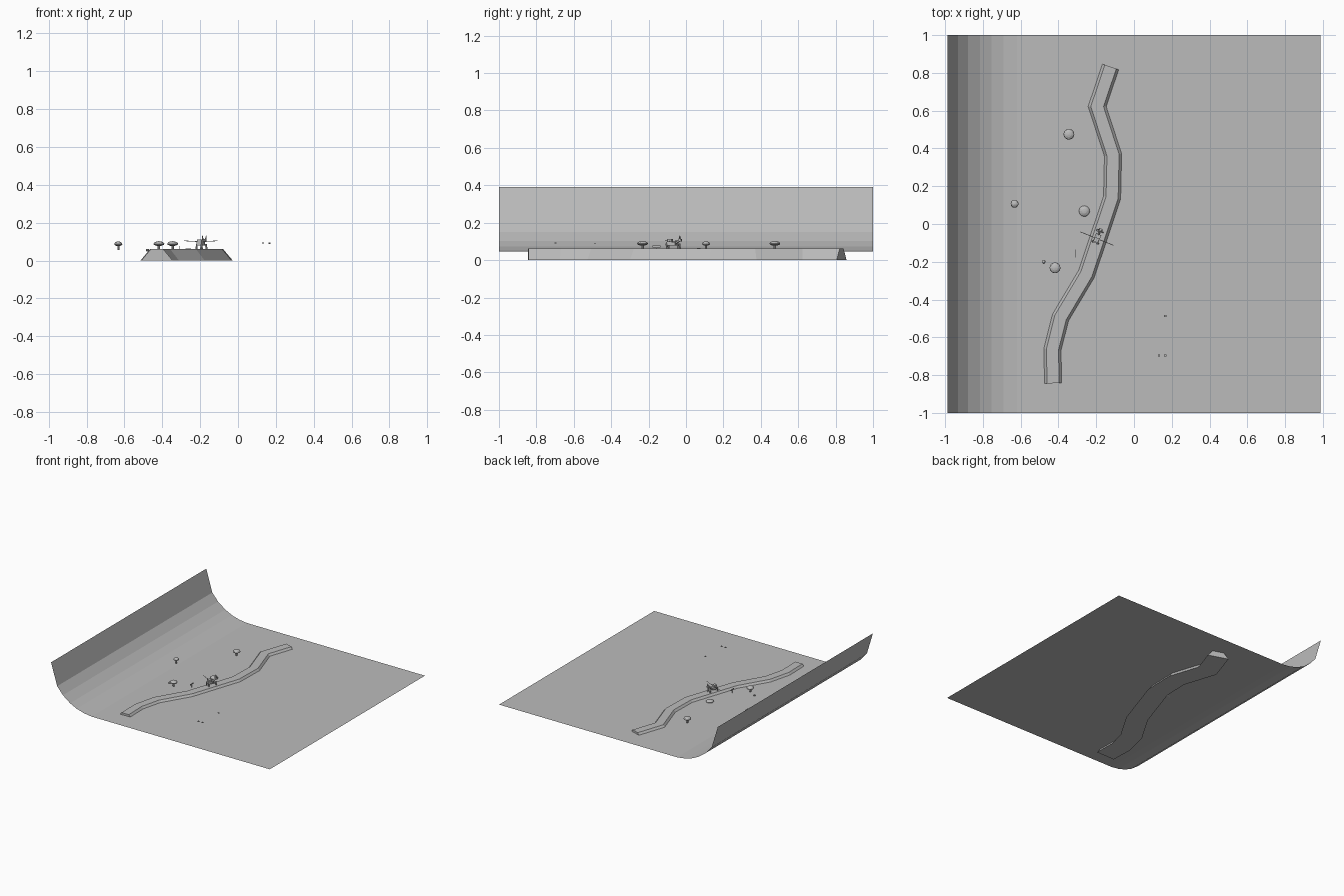
import bpy, bmesh, math
from mathutils import Vector, Matrix

if "Cube" in bpy.data.objects:
    bpy.data.objects.remove(bpy.data.objects["Cube"])

mat = bpy.data.materials.new("plain grey")
mat.diffuse_color = (0.5, 0.5, 0.5, 1)
mat.use_nodes = True
mat.node_tree.nodes["Principled BSDF"].inputs["Base Color"].default_value = mat.diffuse_color
FLOOR = 0.045


def finish(name, bm, smooth=False, recalc=True):
    if recalc:
        bmesh.ops.recalc_face_normals(bm, faces=bm.faces)
    me = bpy.data.meshes.new(name)
    bm.to_mesh(me)
    bm.free()
    me.materials.append(mat)
    for p in me.polygons:
        p.use_smooth = smooth
    ob = bpy.data.objects.new(name, me)
    bpy.context.collection.objects.link(ob)
    return ob


def box(name, loc, size, frame=None):
    bm = bmesh.new()
    m = Matrix.Translation(loc) @ Matrix.Diagonal((*size, 1))
    bmesh.ops.create_cube(bm, size=1, matrix=(frame @ m) if frame else m)
    return finish(name, bm)


def rod(name, a, b, r, sides=6, frame=None, r2=None):
    a, b = Vector(a), Vector(b)
    d = b - a
    m = Matrix.Translation((a + b) / 2) @ d.to_track_quat('Z', 'Y').to_matrix().to_4x4()
    bm = bmesh.new()
    bmesh.ops.create_cone(bm, cap_ends=True, segments=sides, radius1=r,
                          radius2=r if r2 is None else r2, depth=d.length,
                          matrix=(frame @ m) if frame else m)
    return finish(name, bm)


def lathe(name, x, y, profile, sides=12):
    bm = bmesh.new()
    rings = [[bm.verts.new((x + r * math.cos(i * math.tau / sides),
                            y + r * math.sin(i * math.tau / sides), z))
              for i in range(sides)] for r, z in profile]
    for a, b in zip(rings, rings[1:]):
        for i in range(sides):
            j = (i + 1) % sides
            bm.faces.new((a[i], a[j], b[j], b[i]))
    bm.faces.new(rings[0][::-1])
    bm.faces.new(rings[-1])
    return finish(name, bm)


# curved ground sheet rising on the left, one face thick
profile = [(0.987, FLOOR), (-0.62, FLOOR), (-0.69, 0.054), (-0.755, 0.073),
           (-0.815, 0.102), (-0.88, 0.15), (-0.932, 0.21), (-0.987, 0.39)]
bm = bmesh.new()
rows = [(bm.verts.new((x, -1, z)), bm.verts.new((x, 1, z))) for x, z in profile]
for a, b in zip(rows, rows[1:]):
    bm.faces.new((a[0], a[1], b[1], b[0]))
finish("ground_sheet", bm, recalc=False)

# winding raised path with a trapezoid section
path = [Vector(p) for p in [(-0.428, -0.843), (-0.432, -0.665), (-0.389, -0.495),
        (-0.252, -0.265), (-0.116, 0.14), (-0.111, 0.365), (-0.195, 0.622), (-0.124, 0.832)]]
bm = bmesh.new()
rings = []
for i, p in enumerate(path):
    d1 = (p - path[i - 1]).normalized() if i else (path[1] - p).normalized()
    d2 = (path[i + 1] - p).normalized() if i < len(path) - 1 else d1
    t = (d1 + d2).normalized()
    n = Vector((t.y, -t.x)) / max(t.dot(d1), 0.5)
    rings.append([bm.verts.new((p.x + n.x * o, p.y + n.y * o, z))
                  for o, z in [(-0.083, 0), (0.083, 0), (0.032, 0.061), (-0.032, 0.061)]])
for a, b in zip(rings, rings[1:]):
    for i in range(4):
        j = (i + 1) % 4
        bm.faces.new((a[i], a[j], b[j], b[i]))
bm.faces.new(rings[0])
bm.faces.new(rings[-1])
finish("raised_path", bm)

# mushrooms: stem and lens-shaped cap
for k, (x, y, r, zc) in enumerate([(-0.345, 0.475, 0.029, 0.078),
                                   (-0.418, -0.232, 0.029, 0.078),
                                   (-0.632, 0.107, 0.021, 0.077)]):
    rod(f"mushroom_stem_{k}", (x, y, 0.055), (x, y, zc + 0.004), r * 0.25, 8)
    lathe(f"mushroom_cap_{k}", x, y, [(r * 0.45, zc), (r * 0.9, zc + 0.005), (r, zc + 0.010),
          (r * 0.85, zc + 0.017), (r * 0.5, zc + 0.022), (r * 0.12, zc + 0.024)])

# low rounded stone and small pebble beside the path
lathe("low_stone", -0.263, 0.068, [(0.018, 0.043), (0.027, 0.047), (0.029, 0.052),
      (0.024, 0.058), (0.013, 0.063), (0.003, 0.064)])
lathe("pebble", -0.478, -0.2, [(0.003, 0.048), (0.009, 0.053), (0.008, 0.059), (0.003, 0.062)], 6)

# signpost
rod("sign_post", (-0.308, -0.157, FLOOR), (-0.308, -0.157, 0.07), 0.002)
box("sign_board", (-0.308, -0.157, 0.072), (0.003, 0.042, 0.01))

# small floating chips at the front
for k, (x, y, z) in enumerate([(0.132, -0.697, 0.092), (0.166, -0.697, 0.092), (0.166, -0.487, 0.09)]):
    box(f"chip_{k}", (x, y, z), (0.012, 0.01, 0.006 if k < 2 else 0.004))

# small four-legged traveller standing on the path
F = Matrix.Translation((-0.192, -0.066, 0)) @ Matrix.Rotation(math.radians(-22), 4, 'Z')
box("traveller_body", (0, -0.012, 0.088), (0.03, 0.05, 0.018), F)
for s in (-1, 1):
    for y in (-0.034, 0.03):
        rod("traveller_leg", (s * 0.016, y, 0.061), (s * 0.012, y - 0.002, 0.088), 0.005, 6, F)
    rod("traveller_ear", (s * 0.008, 0.036, 0.112), (s * 0.011, 0.038, 0.132), 0.004, 5, F, 0.001)
    # thin side poles
    rod("side_pole", (s * 0.018, -0.012, 0.1), (s * 0.094, -0.012, 0.104), 0.0018, 5, F)
rod("traveller_neck", (0, 0.01, 0.09), (0, 0.034, 0.105), 0.007, 6, F)
box("traveller_head", (0, 0.038, 0.107), (0.018, 0.014, 0.014), F)
box("traveller_pack", (0, -0.02, 0.104), (0.026, 0.024, 0.016), F)
